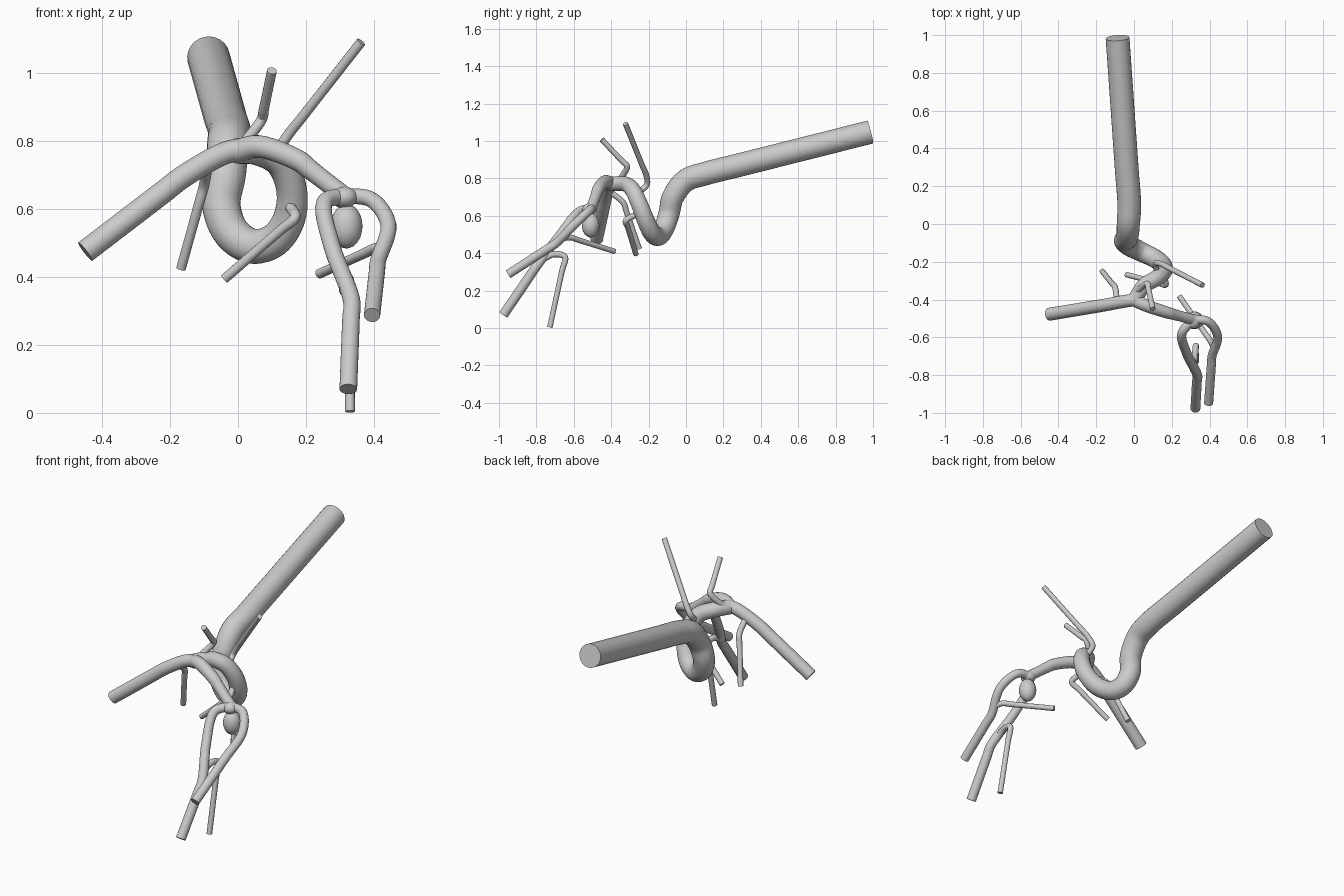
import bpy, bmesh, math
from mathutils import Vector

if "Cube" in bpy.data.objects:
    bpy.data.objects.remove(bpy.data.objects["Cube"])


def spline(p, steps=6):
    """Centripetal Catmull-Rom curve through the points."""
    p = [2 * p[0] - p[1]] + p + [2 * p[-1] - p[-2]]
    out = []

    def mix(u, v, s, e, t):
        return u.lerp(v, (t - s) / (e - s))

    for a, b, c, d in zip(p, p[1:], p[2:], p[3:]):
        t1 = (b - a).length ** 0.5
        t2 = t1 + (c - b).length ** 0.5
        t3 = t2 + (d - c).length ** 0.5
        for k in range(steps):
            t = t1 + (t2 - t1) * k / steps
            ab, bc, cd = mix(a, b, 0, t1, t), mix(b, c, t1, t2, t), mix(c, d, t2, t3, t)
            out.append(mix(mix(ab, bc, 0, t2, t), mix(bc, cd, t1, t3, t), t1, t2, t))
    return out + [p[-2]]


def finish(name, bm):
    bmesh.ops.recalc_face_normals(bm, faces=bm.faces)
    me = bpy.data.meshes.new(name)
    bm.to_mesh(me)
    bm.free()
    ob = bpy.data.objects.new(name, me)
    bpy.context.collection.objects.link(ob)
    return ob


def vessel(name, *pts, r0=.016, r1=.0145):
    """Capped tube through pts, straight at its far end, radius r0 to r1."""
    pts = [Vector(q) for q in pts]
    a, b = pts[-2:]
    pos = spline(pts[:-1] + [a.lerp(b, 0.2), a.lerp(b, 0.5), b])
    last = len(pos) - 1
    sides = 14 if r1 < .02 else 24
    bm = bmesh.new()
    rings, normal = [], None
    for i, c in enumerate(pos):
        tan = (pos[min(i + 1, last)] - pos[max(i - 1, 0)]).normalized()
        normal = normal or tan.orthogonal()
        normal = (normal - tan * normal.dot(tan)).normalized()
        side = tan.cross(normal)
        r = r0 + (r1 - r0) * min(1, 1.3 * i / last)
        turn = [2 * math.pi * k / sides for k in range(sides)]
        rings.append([bm.verts.new(c + r * (normal * math.cos(w) + side * math.sin(w)))
                      for w in turn])
    for r, s in zip(rings, rings[1:]):
        for k in range(sides):
            bm.faces.new((r[k - 1], r[k], s[k], s[k - 1]))
    bm.faces.new(rings[0][::-1])
    bm.faces.new(rings[-1])
    return finish(name, bm)


def blob(name, loc, radius, height):
    bm = bmesh.new()
    bmesh.ops.create_icosphere(bm, subdivisions=3, radius=radius)
    for v in bm.verts:
        v.co = Vector((v.co.x, v.co.y, v.co.z * height)) + Vector(loc)
    return finish(name, bm)


# main trunk: one slanted turn of a coil, then the long straight inlet
coil = []
for k in range(9):
    t = 1 - k / 8
    w = math.radians(150 + 300 * t)
    coil.append((.055 + .105 * math.cos(w), -.07 - .255 * t ** 1.2, .63 + .14 * math.sin(w)))
trunk = vessel("artery_tree", (0, -.405, .772), *coil,
               (-.03, 0, .79), (-.025, .1, .825), (-.087, .985, 1.048), r0=.038, r1=.063)

# two large forks of the trunk
left = vessel("left_branch", (.02, -.4, .778), (-.04, -.408, .765), (-.16, -.43, .697),
              (-.45, -.478, .475), r0=.033, r1=.034)
right = vessel("right_branch", (-.01, -.395, .768), (.06, -.43, .785), (.18, -.47, .742),
               (.325, -.51, .63), r0=.035, r1=.028)

# bulge at the far fork
bulge = blob("bulge", (.32, -.51, .55), .047, 1.4)
swelling = blob("fork_swelling", (.312, -.515, .635), .04, .8)

# outlets after the fork
inner = vessel("inner_outlet", (.31, -.51, .64), (.255, -.575, .62), (.277, -.68, .49),
               (.335, -.8, .33), (.325, -.977, .07), r0=.024, r1=.026)
outer = vessel("outer_outlet", (.31, -.505, .64), (.39, -.515, .63), (.443, -.595, .555),
               (.413, -.7, .45), (.395, -.95, .288), r0=.023, r1=.024)

# fine side branches
twig_a = vessel("inner_twig", (.315, -.78, .36), (.322, -.705, .395), (.327, -.647, .38),
                (.33, -.728, .004), r0=.018)
twig_b = vessel("outer_twig", (.425, -.66, .48), (.405, -.62, .485), (.24, -.382, .41))
twig_c = vessel("tall_twig", (.13, -.28, .71), (.115, -.21, .765), (.145, -.212, .815),
                (.363, -.324, 1.093))
twig_d = vessel("short_twig", (.01, -.36, .785), (.07, -.315, .865), (.1, -.45, 1.008))
twig_e = vessel("hanging_twig", (-.09, -.415, .735), (-.1, -.335, .67), (-.168, -.25, .425))
twig_f = vessel("front_twig", (.155, -.27, .605), (.168, -.322, .575), (-.04, -.268, .395))

# fuse all vessels into one continuous skin
parts = [left, right, bulge, swelling, inner, outer,
         twig_a, twig_b, twig_c, twig_d, twig_e, twig_f]
group = bpy.data.collections.new("vessel_parts")
for p in parts:
    group.objects.link(p)
mod = trunk.modifiers.new("fuse", "BOOLEAN")
mod.operation, mod.solver = "UNION", "EXACT"
mod.operand_type, mod.collection = "COLLECTION", group
bpy.context.view_layer.objects.active = trunk
trunk.select_set(True)
bpy.ops.object.modifier_apply(modifier="fuse")
for p in parts:
    bpy.data.objects.remove(p)
bpy.data.collections.remove(group)
bpy.ops.object.shade_smooth_by_angle(angle=math.radians(40))
